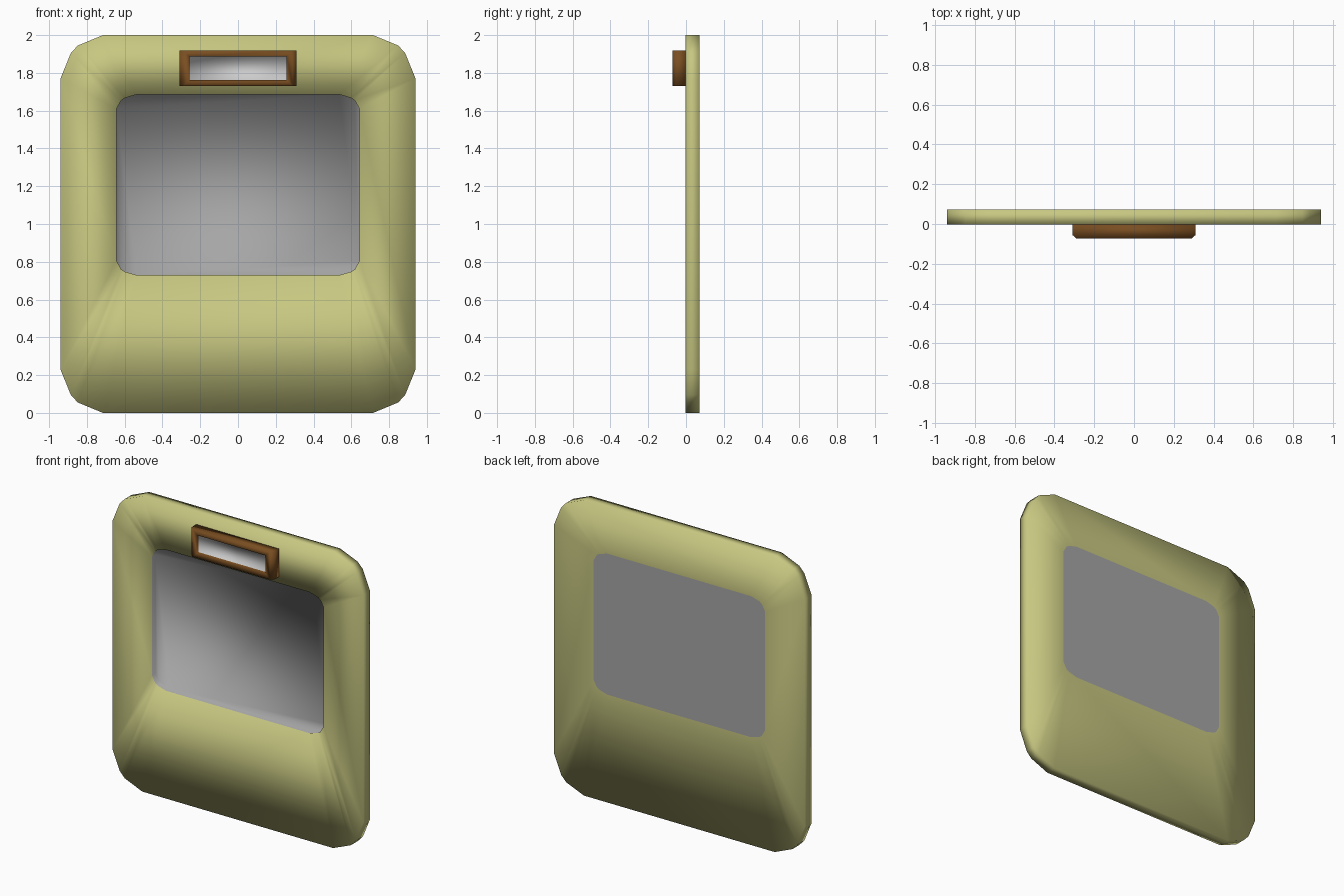
import bpy, bmesh

if "Cube" in bpy.data.objects:
    bpy.data.objects.remove(bpy.data.objects["Cube"])

FRONT, BACK, FLOOR = -0.0025, 0.0725, 0.035   # y of frame front, frame back, recess floor


def material(name, rgb):
    m = bpy.data.materials.new(name)
    m.diffuse_color = (*rgb, 1)
    m.use_nodes = True
    m.node_tree.nodes["Principled BSDF"].inputs["Base Color"].default_value = m.diffuse_color
    return m


def finish(name, bm, mats):
    bmesh.ops.recalc_face_normals(bm, faces=bm.faces[:])
    for f in bm.faces:
        f.smooth = True
    mesh = bpy.data.meshes.new(name)
    bm.to_mesh(mesh)
    bm.free()
    for m in mats:
        mesh.materials.append(m)
    ob = bpy.data.objects.new(name, mesh)
    bpy.context.collection.objects.link(ob)
    return ob


def outline(half_x, z0, z1, cuts):
    """Rectangle with faceted corners; cuts are (dx, dz) insets from each corner."""
    pts = []
    for sx, sz, step in ((1, 1, 1), (-1, 1, -1), (-1, -1, 1), (1, -1, -1)):
        for dx, dz in cuts[::step]:
            pts.append((sx * (half_x - dx), z1 - dz if sz > 0 else z0 + dz))
    return pts


def ring(bm, pts, y):
    return [bm.verts.new((x, y, z)) for x, z in pts]


def bridge(bm, a, b, mat=0):
    n = len(a)
    for i in range(n):
        j = (i + 1) % n
        bm.faces.new((a[i], a[j], b[j], b[i])).material_index = mat


olive = material("olive", (0.57, 0.57, 0.22))
grey = material("screen_grey", (0.38, 0.38, 0.38))
brown = material("brown", (0.19, 0.075, 0.015))
pale = material("pale_grey", (0.6, 0.6, 0.62))

# Frame with recessed screen, one continuous smooth shell
outer = outline(0.94, 0, 2, [(0, 0.23), (0.055, 0.095), (0.092, 0.055), (0.225, 0)])
inner = outline(0.643, 0.73, 1.685, [(0, 0.075), (0.025, 0.03), (0.043, 0.018), (0.105, 0)])
bm = bmesh.new()
of, ob = ring(bm, outer, FRONT), ring(bm, outer, BACK)
nf, nb = ring(bm, inner, FRONT), ring(bm, inner, BACK)
floor = ring(bm, inner, FLOOR)
bridge(bm, of, nf)
bridge(bm, of, ob)
bridge(bm, ob, nb)
bridge(bm, nf, floor, 1)
for loop in (floor, nb):
    bm.faces.new(loop).material_index = 1
finish("screen_frame", bm, [olive, grey])

# Label holder: chamfered plan profile extruded upward, with an inset window
bm = bmesh.new()
plan = [(-0.31, FRONT), (-0.31, -0.055), (-0.29, -0.0725),
        (0.29, -0.0725), (0.31, -0.055), (0.31, FRONT)]
low = [bm.verts.new((x, y, 1.73)) for x, y in plan]
high = [bm.verts.new((x, y, 1.918)) for x, y in plan]
bridge(bm, low, high)
bm.faces.new(low)
bm.faces.new(high)
bmesh.ops.recalc_face_normals(bm, faces=bm.faces[:])
face = min(bm.faces, key=lambda f: f.calc_center_median().y)
bmesh.ops.inset_region(bm, faces=[face], thickness=0.046)
window = bmesh.ops.extrude_discrete_faces(bm, faces=[face])["faces"][0]
window.material_index = 1
for v in window.verts:
    v.co.y += 0.02
finish("label_holder", bm, [brown, pale])
